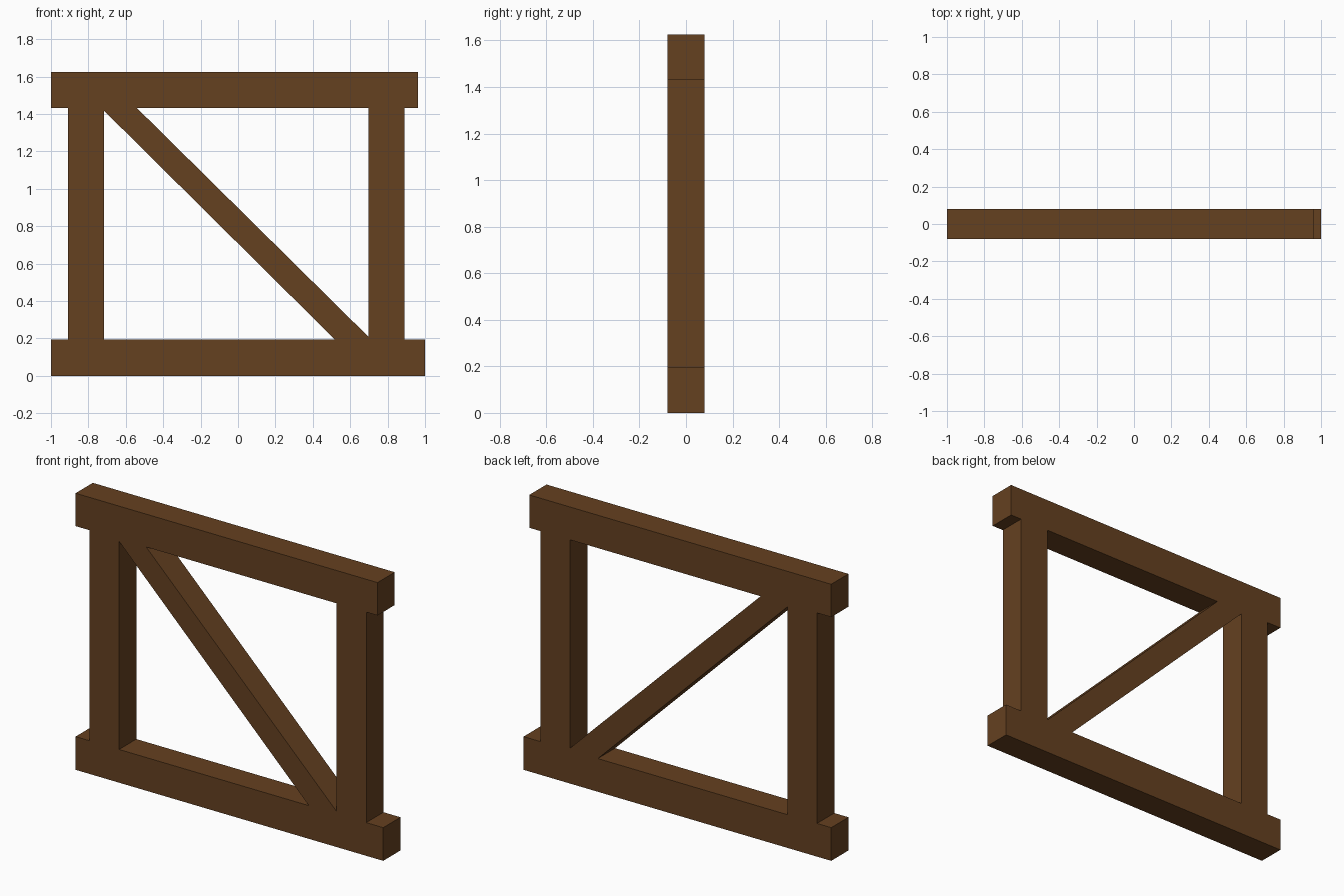
import bpy, bmesh

if "Cube" in bpy.data.objects:
    bpy.data.objects.remove(bpy.data.objects["Cube"])

DEPTH = 0.08  # half thickness of every timber

wood = bpy.data.materials.new("brown wood")
wood.diffuse_color = (0.130, 0.052, 0.0145, 1)
wood.use_nodes = True
wood.node_tree.nodes["Principled BSDF"].inputs["Base Color"].default_value = wood.diffuse_color


def timber(name, profile):
    """Extrude a front (x, z) outline, listed counter-clockwise, through y."""
    bm = bmesh.new()
    face = bm.faces.new([bm.verts.new((x, -DEPTH, z)) for x, z in profile])
    ext = bmesh.ops.extrude_face_region(bm, geom=[face], use_keep_orig=True)
    verts = [v for v in ext["geom"] if isinstance(v, bmesh.types.BMVert)]
    bmesh.ops.translate(bm, verts=verts, vec=(0, 2 * DEPTH, 0))
    bmesh.ops.recalc_face_normals(bm, faces=bm.faces)
    mesh = bpy.data.meshes.new(name)
    bm.to_mesh(mesh)
    bm.free()
    mesh.materials.append(wood)
    bpy.context.collection.objects.link(bpy.data.objects.new(name, mesh))


def beam(name, x0, x1, z0, z1):
    timber(name, [(x0, z0), (x1, z0), (x1, z1), (x0, z1)])


LOW, HIGH = 0.195, 1.432     # inner edges of the rails
LEFT, RIGHT = -0.717, 0.697  # inner edges of the posts

# Rails, the top one slightly shorter on the right
beam("bottom_rail", -1, 1, 0, LOW)
beam("top_rail", -1, 0.963, HIGH, 1.625)

# Posts
beam("left_post", -0.908, LEFT, LOW, HIGH)
beam("right_post", RIGHT, 0.89, LOW, HIGH)

# Diagonal brace, ends cut to fit the frame corners
timber("diagonal_brace", [(0.517, LOW), (RIGHT, LOW), (RIGHT, 0.209),
                          (-0.541, HIGH), (LEFT, HIGH), (LEFT, 1.418)])
